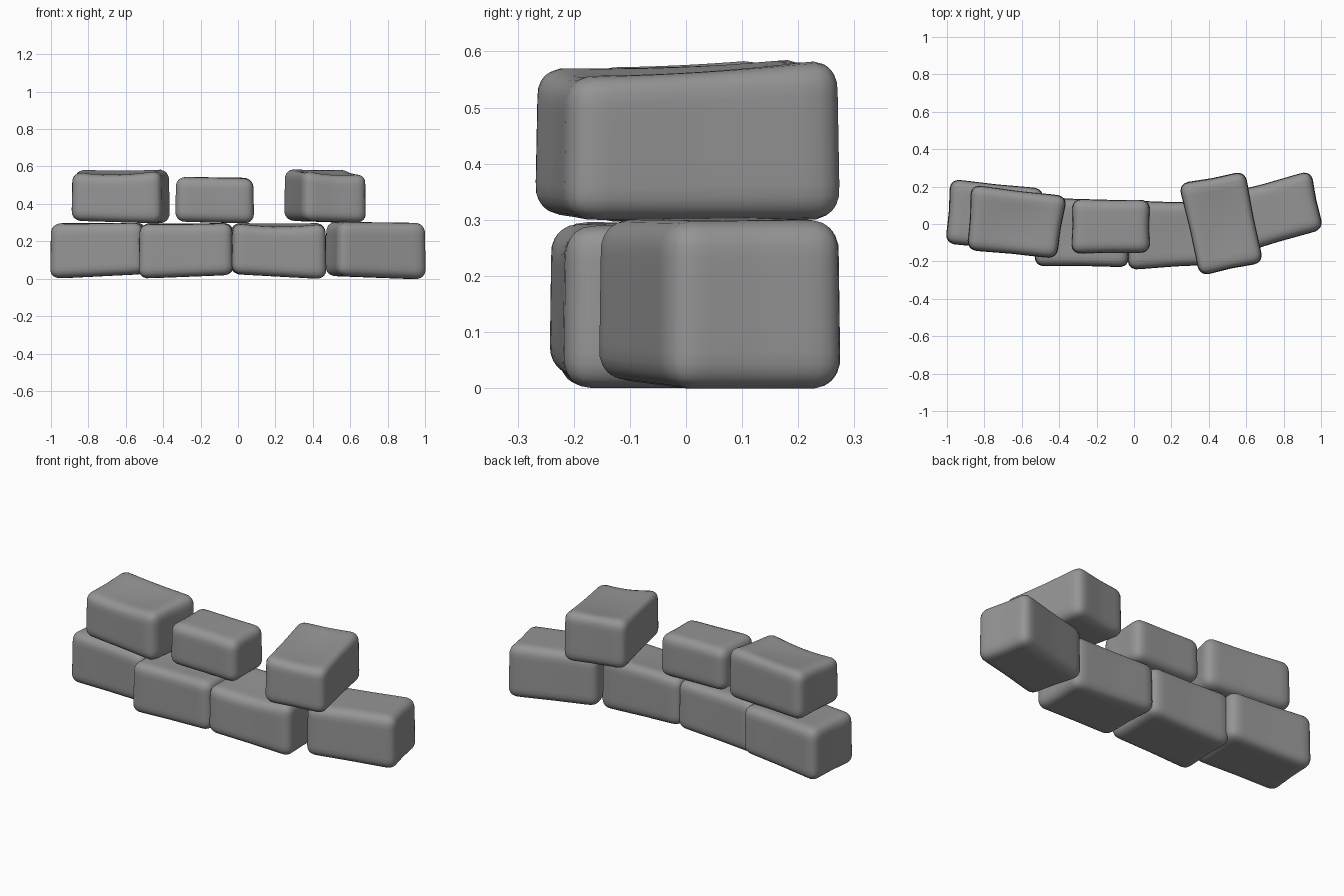
import bpy, bmesh, math
from mathutils import Vector

if "Cube" in bpy.data.objects:
    bpy.data.objects.remove(bpy.data.objects["Cube"])

# dark grey rock
grey = bpy.data.materials.new("dark_grey_rock")
grey.diffuse_color = (0.3, 0.3, 0.3, 1)
grey.use_nodes = True
grey.node_tree.nodes["Principled BSDF"].inputs["Base Color"].default_value = grey.diffuse_color


def stone(name, plan, bottom, top, sag=0.012, sag_front=0.0, radius=0.05):
    """Rounded block. plan: front-left, front-right, back-right, back-left (x, y).
    bottom: z at left, right. top: z at the four plan corners."""
    bm = bmesh.new()
    bmesh.ops.create_cube(bm, size=2)
    bmesh.ops.subdivide_edges(bm, edges=bm.edges[:], cuts=15, use_grid_fill=True)
    fl, fr, br, bl = [Vector(p) for p in plan]
    mid = (fl + fr + br + bl) / 4
    half = Vector(((fr - fl).length / 2, (bl - fl).length / 2, (top[0] - bottom[0]) / 2))
    for v in bm.verts:
        # round the block at real size
        q = Vector([math.sin(c * math.pi / 2) * h for c, h in zip(v.co, half)])
        inner = Vector([max(-(h - radius), min(h - radius, c)) for c, h in zip(q, half)])
        q = inner + (q - inner).normalized() * radius
        # map it into the uneven corners
        u, w, t = [(c / h + 1) / 2 for c, h in zip(q, half)]
        mix = ((1 - u) * (1 - w), u * (1 - w), u * w, (1 - u) * w)
        xy = sum((c * m for c, m in zip((fl, fr, br, bl), mix)), Vector((0, 0)))
        zt = sum(c * m for c, m in zip(top, mix))
        zb = bottom[0] * (1 - u) + bottom[1] * u
        # worn hollow on the top face, corners drawn out a little, slight taper
        hollow = sag * 16 * u * (1 - u) * w * (1 - w) + sag_front * 4 * u * (1 - u) * (1 - w)
        corner = abs((2 * u - 1) * (2 * w - 1))
        xy = mid + (xy - mid) * (1.015 - 0.02 * t + 0.025 * corner)
        v.co = (xy.x, xy.y, zb + (zt - zb - hollow) * t)
    mesh = bpy.data.meshes.new(name)
    bm.to_mesh(mesh)
    bm.free()
    mesh.materials.append(grey)
    mesh.polygons.foreach_set("use_smooth", [True] * len(mesh.polygons))
    bpy.context.collection.objects.link(bpy.data.objects.new(name, mesh))


# lower course
stone("lower_stone_1", [(-1.0, -0.10), (-0.515, -0.15), (-0.49, 0.185), (-0.975, 0.235)],
      (0.0, 0.025), (0.295, 0.30, 0.30, 0.30), 0.005)
stone("lower_stone_2", [(-0.525, -0.22), (-0.035, -0.225), (-0.03, 0.12), (-0.515, 0.14)],
      (0.0, 0.02), (0.292, 0.298, 0.30, 0.30), 0.008)
stone("lower_stone_3", [(-0.025, -0.24), (0.465, -0.21), (0.465, 0.11), (-0.035, 0.12)],
      (0.025, -0.003), (0.30, 0.295, 0.30, 0.30), 0.005, 0.02)
stone("lower_stone_4", [(0.545, -0.16), (1.005, -0.025), (0.94, 0.28), (0.465, 0.15)],
      (0.015, -0.003), (0.30, 0.298, 0.30, 0.305), 0.0)

# upper course
stone("upper_stone_1", [(-0.885, -0.135), (-0.42, -0.18), (-0.365, 0.145), (-0.865, 0.205)],
      (0.31, 0.295), (0.568, 0.578, 0.588, 0.588), 0.012, 0.015)
stone("upper_stone_2", [(-0.33, -0.155), (0.08, -0.15), (0.08, 0.125), (-0.325, 0.13)],
      (0.305, 0.295), (0.545, 0.535, 0.54, 0.545), 0.0)
stone("upper_stone_3", [(0.355, -0.27), (0.685, -0.2), (0.59, 0.275), (0.245, 0.21)],
      (0.31, 0.298), (0.58, 0.56, 0.588, 0.59), 0.018, 0.012)
